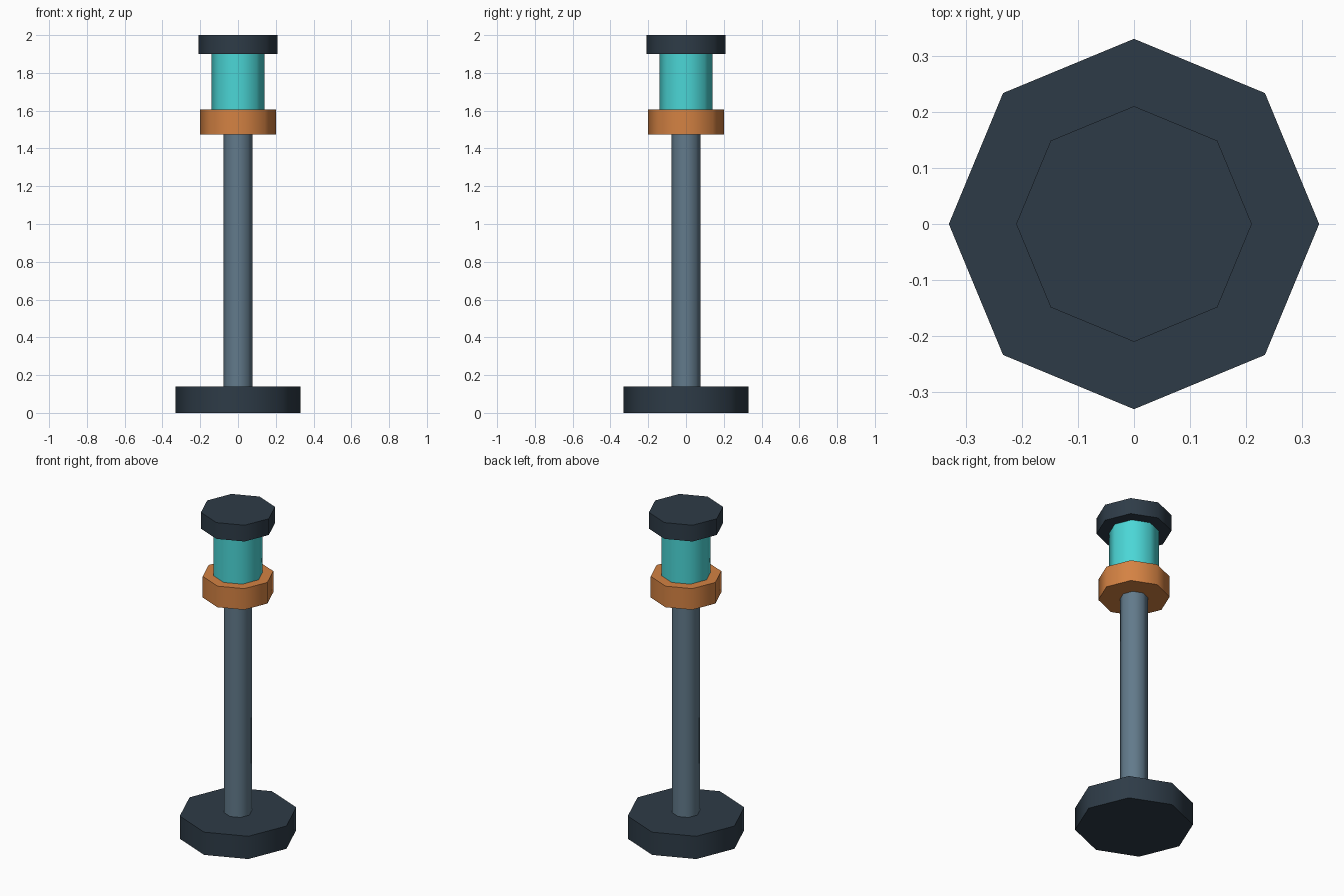
import bpy
import math

# Remove the default cube
cube = bpy.data.objects.get("Cube")
if cube:
    bpy.data.objects.remove(cube, do_unlink=True)


def make_material(name, rgb):
    mat = bpy.data.materials.new(name)
    mat.use_nodes = True
    color = (*rgb, 1.0)
    mat.diffuse_color = color
    mat.node_tree.nodes["Principled BSDF"].inputs["Base Color"].default_value = color
    return mat


def octagon(name, radius, bottom, top, mat):
    """Upright eight-sided cylinder with smooth sides and sharp rims."""
    bpy.ops.mesh.primitive_cylinder_add(
        vertices=8, radius=radius, depth=top - bottom,
        location=(0, 0, (bottom + top) / 2))
    obj = bpy.context.object
    obj.name = name
    obj.data.materials.append(mat)
    bpy.ops.object.shade_smooth_by_angle(angle=math.radians(60))
    return obj


dark = make_material("dark slate", (0.027, 0.044, 0.063))
steel = make_material("steel blue grey", (0.122, 0.195, 0.258))
copper = make_material("copper orange", (0.658, 0.223, 0.056))
teal = make_material("glowing teal", (0.070, 0.672, 0.672))

# Foot and post
octagon("base", 0.33, 0.0, 0.14, dark)
octagon("post", 0.078, 0.14, 1.475, steel)

# Lamp head
octagon("collar", 0.20, 1.475, 1.605, copper)
octagon("lamp_glass", 0.14, 1.605, 1.90, teal)
octagon("cap", 0.21, 1.90, 2.0, dark)
